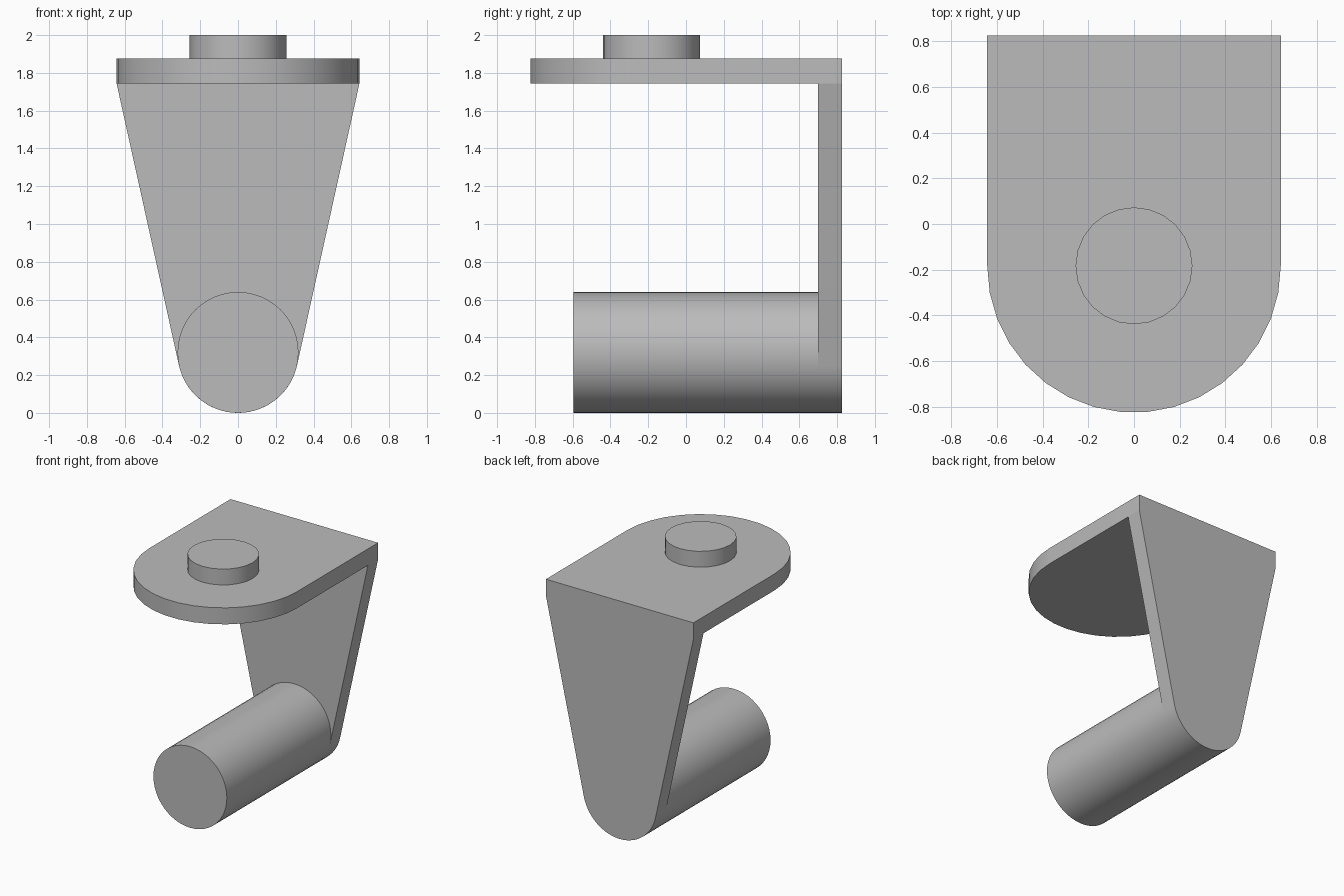
import bpy
import bmesh
from math import sin, cos, acos, atan2, hypot, pi, radians
from mathutils import Vector

default = bpy.data.objects.get("Cube")
if default:
    bpy.data.objects.remove(default, do_unlink=True)

# Single grey finish
grey = bpy.data.materials.new("grey")
grey.use_nodes = True
grey.diffuse_color = (0.5, 0.5, 0.5, 1)
grey.node_tree.nodes["Principled BSDF"].inputs["Base Color"].default_value = (0.5, 0.5, 0.5, 1)

# Main dimensions
HALF_W = 0.643
BACK, WALL_FRONT = 0.826, 0.70
PLATE_LOW, PLATE_TOP, TOP = 1.745, 1.875, 2.0
HUB_Y = -0.183
PIN_R = 0.32
PIN_FRONT = -0.596


def arc(cx, cy, r, start, end, steps):
    """Points along an arc, both ends included."""
    angles = [start + (end - start) * i / steps for i in range(steps + 1)]
    return [(cx + r * cos(a), cy + r * sin(a)) for a in angles]


def prism(name, profile, axis, low, high):
    """Extrude a 2D profile along y (profile in xz) or z (profile in xy)."""
    def place(p):
        return Vector((p[0], low, p[1])) if axis == "y" else Vector((p[0], p[1], low))
    depth = Vector((0, high - low, 0)) if axis == "y" else Vector((0, 0, high - low))
    bm = bmesh.new()
    face = bm.faces.new([bm.verts.new(place(p)) for p in profile])
    ext = bmesh.ops.extrude_face_region(bm, geom=[face], use_keep_orig=True)
    moved = [v for v in ext["geom"] if isinstance(v, bmesh.types.BMVert)]
    bmesh.ops.translate(bm, verts=moved, vec=depth)
    bmesh.ops.recalc_face_normals(bm, faces=bm.faces)
    mesh = bpy.data.meshes.new(name)
    bm.to_mesh(mesh)
    bm.free()
    mesh.materials.append(grey)
    obj = bpy.data.objects.new(name, mesh)
    bpy.context.collection.objects.link(obj)
    bpy.ops.object.select_all(action="DESELECT")
    obj.select_set(True)
    bpy.context.view_layer.objects.active = obj
    bpy.ops.object.shade_smooth_by_angle(angle=radians(30))
    return obj


# Top plate: square at the back, half round at the front
prism("top_plate",
      [(HALF_W, BACK), (-HALF_W, BACK)] + arc(0, HUB_Y, HALF_W, pi, 2 * pi, 17),
      "z", PLATE_LOW, PLATE_TOP)

# Round boss on the plate
prism("top_boss", arc(0, HUB_Y, 0.256, 0, 2 * pi, 24)[:-1], "z", PLATE_TOP, TOP)

# Back wall: sides taper to meet the rounded foot at a tangent
rise = PLATE_LOW - PIN_R
tangent = atan2(rise, HALF_W) - acos(PIN_R / hypot(HALF_W, rise))
prism("back_wall",
      [(HALF_W, PLATE_LOW), (-HALF_W, PLATE_LOW)]
      + arc(0, PIN_R, PIN_R, -pi - tangent, tangent, 28),
      "y", WALL_FRONT, BACK)

# Long horizontal pin reaching forward from the wall
prism("pin", arc(0, PIN_R, PIN_R, 0, 2 * pi, 48)[:-1], "y", PIN_FRONT, WALL_FRONT)
